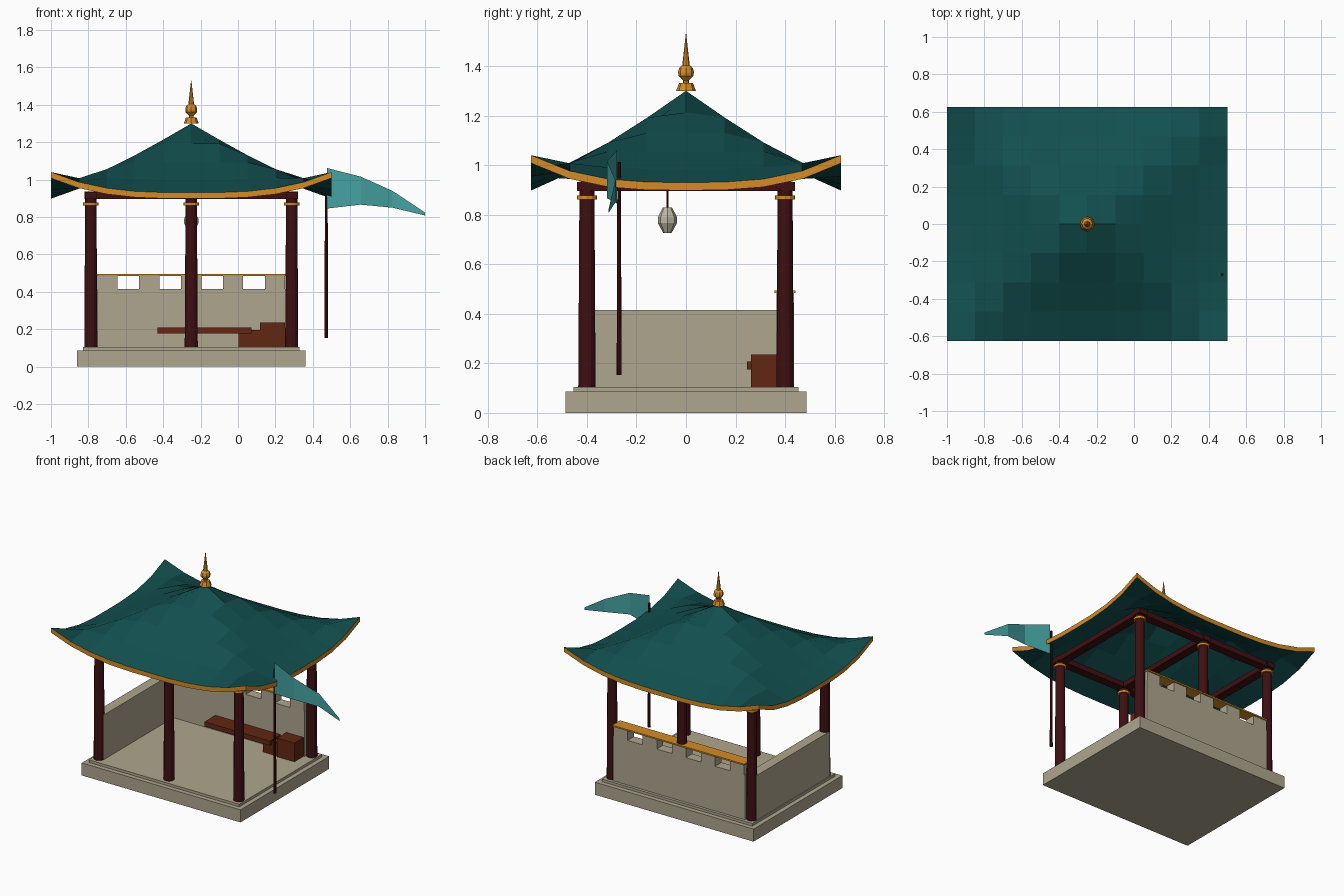
import bpy, bmesh, math

if "Cube" in bpy.data.objects:
    bpy.data.objects.remove(bpy.data.objects["Cube"])

CX = -0.25          # pavilion axis
COL_X, COL_Y = 0.537, 0.40


def material(name, rgb):
    m = bpy.data.materials.new(name)
    m.diffuse_color = (*rgb, 1)
    m.use_nodes = True
    m.node_tree.nodes["Principled BSDF"].inputs["Base Color"].default_value = m.diffuse_color
    return m


STONE = material("stone", (0.42, 0.38, 0.27))
TEAL = material("roof teal", (0.006, 0.078, 0.078))
GOLD = material("gold", (0.66, 0.26, 0.02))
MAROON = material("dark maroon wood", (0.05, 0.005, 0.006))
BROWN = material("brown wood", (0.12, 0.02, 0.006))
FLAG = material("light teal cloth", (0.06, 0.36, 0.36))
PAPER = material("lantern paper", (0.50, 0.47, 0.38))


def finish(name, bm, *mats):
    me = bpy.data.meshes.new(name)
    bm.to_mesh(me)
    bm.free()
    for m in mats:
        me.materials.append(m)
    ob = bpy.data.objects.new(name, me)
    bpy.context.collection.objects.link(ob)
    return ob


def box(name, mat, x0, x1, y0, y1, z0, z1):
    bm = bmesh.new()
    bmesh.ops.create_cube(bm, size=1)
    for v in bm.verts:
        v.co = ((x0 + x1) / 2 + v.co.x * (x1 - x0),
                (y0 + y1) / 2 + v.co.y * (y1 - y0),
                (z0 + z1) / 2 + v.co.z * (z1 - z0))
    return finish(name, bm, mat)


def turned(name, mat, x, y, profile, sides=10):
    """Closed lathe shape from (radius, z) pairs, bottom to top."""
    bm = bmesh.new()
    rings = [[bm.verts.new((x + r * math.cos(2 * math.pi * i / sides),
                            y + r * math.sin(2 * math.pi * i / sides), z))
              for i in range(sides)] for r, z in profile]
    for a, b in zip(rings, rings[1:]):
        for i in range(sides):
            j = (i + 1) % sides
            bm.faces.new((a[i], a[j], b[j], b[i]))
    bm.faces.new(rings[0][::-1])
    bm.faces.new(rings[-1])
    return finish(name, bm, mat)


# Stepped stone base
box("base", STONE, CX - 0.61, CX + 0.61, -0.487, 0.487, 0, 0.087)
box("floor_step", STONE, CX - 0.578, CX + 0.578, -0.455, 0.455, 0.087, 0.105)

# Columns with gold collars, and roof beams
for sx, xn in ((-1, "left"), (0, "middle"), (1, "right")):
    x = CX + sx * COL_X
    for sy, yn in ((-1, "front"), (1, "back")):
        turned(f"{yn}_{xn}_column", MAROON, x, sy * COL_Y,
               [(0.035, 0.105), (0.030, 0.93)], 12)
        turned(f"{yn}_{xn}_collar", GOLD, x, sy * COL_Y,
               [(0.041, 0.861), (0.041, 0.877)], 12)
    box(f"{xn}_cross_beam", MAROON, x - 0.03, x + 0.03, -0.44, 0.44, 0.895, 0.932)
for sy, yn in ((-1, "front"), (1, "back")):
    y = sy * COL_Y
    box(f"{yn}_beam", MAROON, CX - 0.57, CX + 0.57, y - 0.03, y + 0.03, 0.897, 0.935)

# Low walls, the back one with merlons under a gold rail
box("left_wall", STONE, -0.822, -0.752, -0.40, 0.40, 0.105, 0.415)
box("back_wall", STONE, -0.757, 0.257, 0.365, 0.435, 0.105, 0.415)
for k in range(-2, 3):
    x = CX + k * 0.224
    box(f"merlon_{k + 3}", STONE, x - 0.054, x + 0.054, 0.365, 0.435, 0.415, 0.484)
box("back_wall_rail", GOLD, -0.757, 0.257, 0.357, 0.443, 0.484, 0.494)

# Bench and chests
box("bench_plank", BROWN, -0.43, 0.072, 0.246, 0.365, 0.176, 0.208)
box("small_chest", BROWN, 0.003, 0.117, 0.27, 0.365, 0.105, 0.196)
box("large_chest", BROWN, 0.117, 0.25, 0.262, 0.365, 0.105, 0.235)


# Swept roof: pyramid with concave slopes and lifted corners, gold rim
def roof_z(u, v):
    d = max(abs(u), abs(v))
    return 0.93 + 0.37 * (1 - d) ** 1.2 + 0.11 * abs(u * v) ** 3


NX, NY, THICK = 10, 8, 0.032
bm = bmesh.new()
layers = []
for drop in (0, THICK):
    layers.append([[bm.verts.new((CX + 0.75 * u, 0.625 * v, roof_z(u, v) - drop))
                    for v in (2 * j / NY - 1 for j in range(NY + 1))]
                   for u in (2 * i / NX - 1 for i in range(NX + 1))])
top, low = layers
for i in range(NX):
    for j in range(NY):
        q = ((i, j), (i + 1, j), (i + 1, j + 1), (i, j + 1))
        bm.faces.new([top[a][b] for a, b in q])
        bm.faces.new([low[a][b] for a, b in reversed(q)])
border = ([(i, 0) for i in range(NX)] + [(NX, j) for j in range(NY)]
          + [(i, NY) for i in range(NX, 0, -1)] + [(0, j) for j in range(NY, 0, -1)])
for (a, b), (c, d) in zip(border, border[1:] + border[:1]):
    f = bm.faces.new((low[a][b], low[c][d], top[c][d], top[a][b]))
    f.material_index = 1
finish("roof", bm, TEAL, GOLD)

# Finial
turned("finial_base", GOLD, CX, 0, [(0.04, 1.30), (0.028, 1.332)], 8)
turned("finial_neck", GOLD, CX, 0, [(0.012, 1.33), (0.012, 1.35)], 8)
turned("finial_ball", GOLD, CX, 0,
       [(0.012, 1.342), (0.03, 1.36), (0.032, 1.375), (0.028, 1.392), (0.012, 1.406)], 8)
turned("finial_spike", GOLD, CX, 0, [(0.016, 1.395), (0.001, 1.53)], 8)

# Hanging lantern
turned("lantern", PAPER, CX, -0.075,
       [(0.017, 0.727), (0.039, 0.767), (0.039, 0.79), (0.018, 0.83)], 8)
turned("lantern_cord", MAROON, CX, -0.075, [(0.004, 0.828), (0.004, 0.895)], 6)

# Flag pole and waving pennant
turned("flag_pole", MAROON, 0.472, -0.27, [(0.010, 0.152), (0.007, 1.012)], 8)
bm = bmesh.new()
pts = [(0.475, -0.278, 0.845, 1.062), (0.655, -0.318, 0.866, 1.016),
       (0.825, -0.285, 0.850, 0.940), (1.0, -0.312, 0.808, 0.824)]
cols = [(bm.verts.new((x, y, a)), bm.verts.new((x, y, b))) for x, y, a, b in pts]
for p, q in zip(cols, cols[1:]):
    bm.faces.new((p[0], q[0], q[1], p[1]))
finish("pennant", bm, FLAG)
